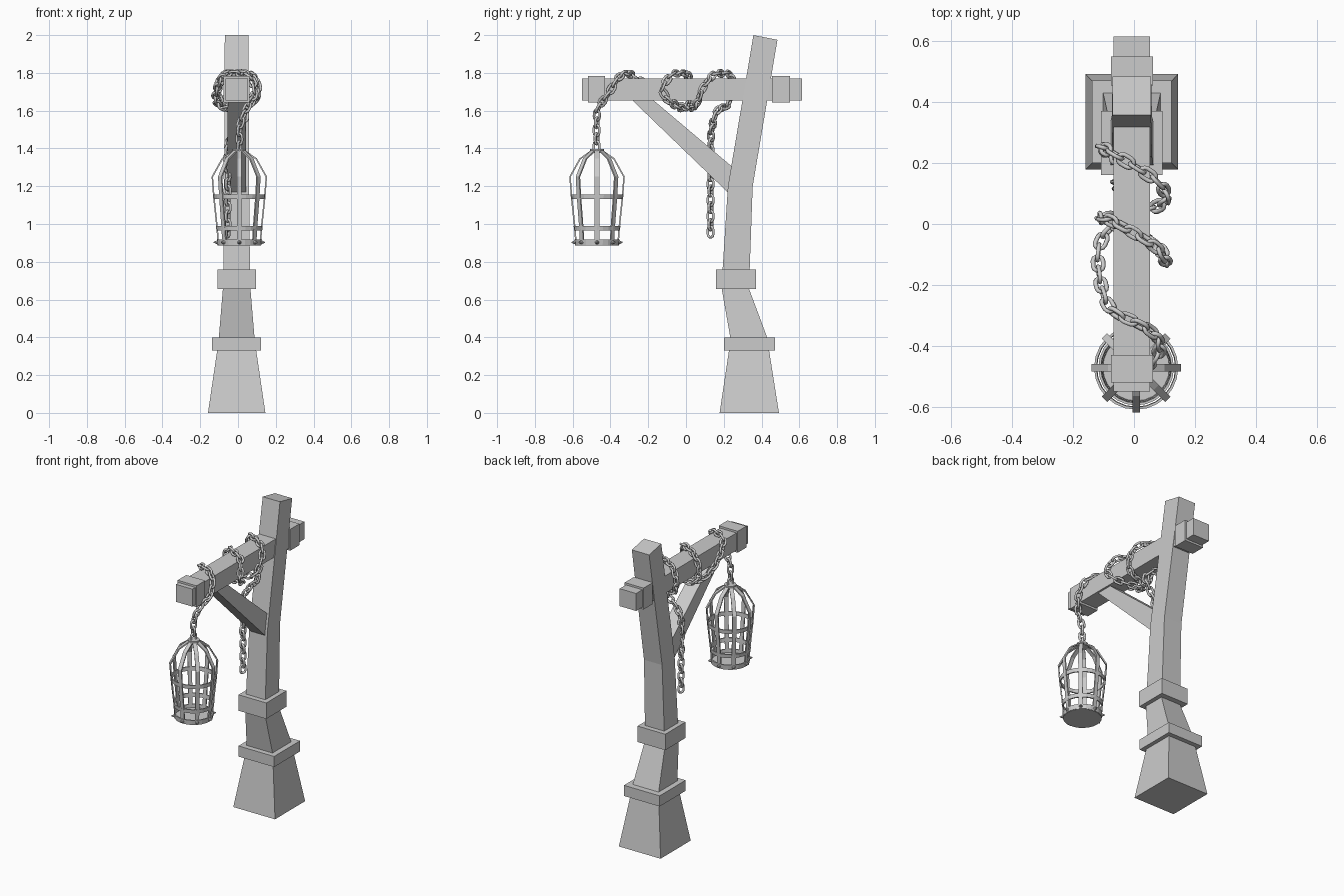
import bpy, bmesh, math
from mathutils import Vector, Matrix

if "Cube" in bpy.data.objects:
    bpy.data.objects.remove(bpy.data.objects["Cube"])

CX = -0.007                       # x centre of the timber
CAGE = Vector((0.007, -0.471, 0))  # cage axis


def finish(name, bm, smooth=False):
    bmesh.ops.recalc_face_normals(bm, faces=bm.faces)
    me = bpy.data.meshes.new(name)
    bm.to_mesh(me)
    bm.free()
    ob = bpy.data.objects.new(name, me)
    bpy.context.collection.objects.link(ob)
    if smooth:
        for p in me.polygons:
            p.use_smooth = True
    return ob


def skin(bm, rings, closed=False):
    """Bridge equal-size point rings; cap the ends unless closed."""
    vs = [[bm.verts.new(p) for p in r] for r in rings]
    n, m = len(vs), len(vs[0])
    for i in range(n if closed else n - 1):
        a, b = vs[i], vs[(i + 1) % n]
        for j in range(m):
            k = (j + 1) % m
            bm.faces.new((a[j], a[k], b[k], b[j]))
    if not closed:
        bm.faces.new(vs[0])
        bm.faces.new(vs[-1])


def timber(name, sections):
    """Square timber from (half width, y front, z front, y back, z back)."""
    bm = bmesh.new()
    skin(bm, [[(CX - h, y0, z0), (CX + h, y0, z0), (CX + h, y1, z1), (CX - h, y1, z1)]
              for h, y0, z0, y1, z1 in sections])
    return finish(name, bm)


def box(name, h, y0, y1, z0, z1):
    return timber(name, [(h, y0, z0, y1, z0), (h, y0, z1, y1, z1)])


# Post, collars, beam and brace
timber("post_base", [(0.152, 0.178, 0, 0.492, 0), (0.096, 0.235, 0.38, 0.432, 0.38)])
timber("post_lower", [(0.096, 0.238, 0.38, 0.437, 0.38), (0.071, 0.185, 0.68, 0.325, 0.68)])
timber("post_upper", [(0.071, 0.190, 0.70, 0.335, 0.70), (0.066, 0.222, 1.20, 0.353, 1.20),
                      (0.063, 0.357, 2.0, 0.484, 1.975)])
box("lower_collar", 0.130, 0.20, 0.47, 0.33, 0.40)
box("upper_collar", 0.101, 0.16, 0.37, 0.655, 0.76)
box("beam", 0.060, -0.55, 0.615, 1.655, 1.77)
box("beam_front_band", 0.069, -0.52, -0.43, 1.642, 1.783)
box("beam_back_band", 0.069, 0.455, 0.55, 1.642, 1.783)
timber("brace", [(0.047, -0.30, 1.67, -0.19, 1.67), (0.050, 0.26, 1.13, 0.26, 1.29)])


# Cage bars: flat strips following one profile
PROFILE = [(0.111, 0.89), (0.117, 0.975), (0.135, 1.145), (0.143, 1.25),
           (0.090, 1.345), (0.028, 1.388)]
bm = bmesh.new()
for i in range(8):
    a = i * math.pi / 4
    out = Vector((math.cos(a), math.sin(a), 0))
    side = Vector((-out.y, out.x, 0)) * 0.0125
    rings = []
    for k, (r, z) in enumerate(PROFILE):
        p, q = PROFILE[max(k - 1, 0)], PROFILE[min(k + 1, len(PROFILE) - 1)]
        t = Vector((q[0] - p[0], q[1] - p[1])).normalized()
        c = CAGE + out * r + Vector((0, 0, z))
        nrm = (out * t.y - Vector((0, 0, t.x))) * 0.004
        rings.append([c + nrm + side, c + nrm - side, c - nrm - side, c - nrm + side])
    skin(bm, rings)
finish("cage_bars", bm)


# Cage hoops
def hoop(name, r0, r1, z0, z1, t=0.008, n=24):
    bm = bmesh.new()
    rings = []
    for i in range(n):
        a = 2 * math.pi * i / n
        d = Vector((math.cos(a), math.sin(a), 0))
        rings.append([CAGE + d * r + Vector((0, 0, z)) for r, z in
                      ((r0, z0), (r1, z1), (r1 - t, z1), (r0 - t, z0))])
    skin(bm, rings, True)
    return finish(name, bm)


hoop("cage_bottom_hoop", 0.116, 0.119, 0.887, 0.918)
hoop("cage_lower_hoop", 0.121, 0.124, 0.965, 0.990)
hoop("cage_middle_hoop", 0.136, 0.138, 1.132, 1.157)


# Cage floor and crown
def disc(name, r, z0, z1, n):
    bm = bmesh.new()
    skin(bm, [[CAGE + Vector((r * math.cos(2 * math.pi * i / n),
                              r * math.sin(2 * math.pi * i / n), z)) for i in range(n)]
              for z in (z0, z1)])
    return finish(name, bm)


disc("cage_floor", 0.113, 0.885, 0.897, 24)
disc("cage_crown", 0.036, 1.376, 1.398, 12)

# Pointed studs around the bottom hoop
bm = bmesh.new()
for i in range(8):
    a = i * math.pi / 4
    m = (Matrix.Translation(CAGE + Vector((0, 0, 0.903))) @ Matrix.Rotation(a, 4, 'Z')
         @ Matrix.Translation((0.125, 0, 0)) @ Matrix.Rotation(math.pi / 2, 4, 'Y'))
    bmesh.ops.create_cone(bm, cap_ends=True, segments=8, radius1=0.012, radius2=0.002,
                          depth=0.022, matrix=m)
finish("cage_studs", bm)


# Chain: links strung along a smooth path
def smooth_path(pts, steps=30):
    P = [Vector(p) for p in pts]
    P = [2 * P[0] - P[1]] + P + [2 * P[-1] - P[-2]]
    res = []
    for i in range(1, len(P) - 2):
        a, b, c, d = P[i - 1:i + 3]
        for s in range(steps):
            t = s / steps
            res.append(0.5 * (2 * b + (c - a) * t + (2 * a - 5 * b + 4 * c - d) * t * t
                              + (3 * b - a - 3 * c + d) * t ** 3))
    return res + [P[-2]]


def link_rings(half=0.012, rad=0.0165, wire=0.0075, n=6, m=6):
    """Stadium loop lying in the local XY plane, long axis X."""
    rings = []
    for s in (1, -1):
        for i in range(n):
            a = -math.pi / 2 + math.pi * i / (n - 1)
            d = Vector((math.cos(a) * s, math.sin(a) * s, 0))
            c = Vector((half * s, 0, 0)) + d * rad
            rings.append([c + d * wire * math.cos(2 * math.pi * j / m)
                          + Vector((0, 0, wire * math.sin(2 * math.pi * j / m)))
                          for j in range(m)])
    return rings


def chain(name, pts, pitch=0.043):
    path = smooth_path(pts)
    rings = link_rings()
    bm = bmesh.new()
    up, dist, count, nxt = Vector((1, 0.3, 0)), 0.0, 0, 0.0
    for p, q in zip(path, path[1:]):
        t = (q - p).normalized()
        up = (up - t * up.dot(t)).normalized()
        dist += (q - p).length
        if dist >= nxt:
            b = t.cross(up)
            ang = math.radians(45 + 90 * (count % 2))
            y = up * math.cos(ang) + b * math.sin(ang)
            z = t.cross(y)
            skin(bm, [[p + t * v.x + y * v.y + z * v.z for v in r] for r in rings], True)
            count += 1
            nxt += pitch
    return finish(name, bm, True)


chain("chain", [
    (0.007, -0.473, 1.41), (0.01, -0.473, 1.52), (0.045, -0.465, 1.61),
    (0.085, -0.41, 1.69), (0.065, -0.36, 1.77), (0.0, -0.32, 1.797), (-0.075, -0.28, 1.785),
    (-0.11, -0.19, 1.72), (-0.115, -0.08, 1.65), (-0.07, -0.01, 1.615),
    (0.0, -0.03, 1.615), (0.075, -0.07, 1.64), (0.105, -0.125, 1.71), (0.075, -0.08, 1.785),
    (0.0, -0.03, 1.797), (-0.075, 0.01, 1.785), (-0.11, 0.02, 1.70), (-0.075, 0.02, 1.625),
    (0.0, 0.04, 1.62), (0.08, 0.06, 1.645), (0.105, 0.09, 1.72), (0.075, 0.14, 1.785),
    (0.0, 0.19, 1.797), (-0.075, 0.235, 1.785), (-0.105, 0.25, 1.71), (-0.06, 0.215, 1.625),
    (0.01, 0.175, 1.61), (0.035, 0.15, 1.56), (-0.02, 0.135, 1.49), (-0.055, 0.13, 1.40), (-0.055, 0.13, 1.15), (-0.055, 0.13, 0.92)])
